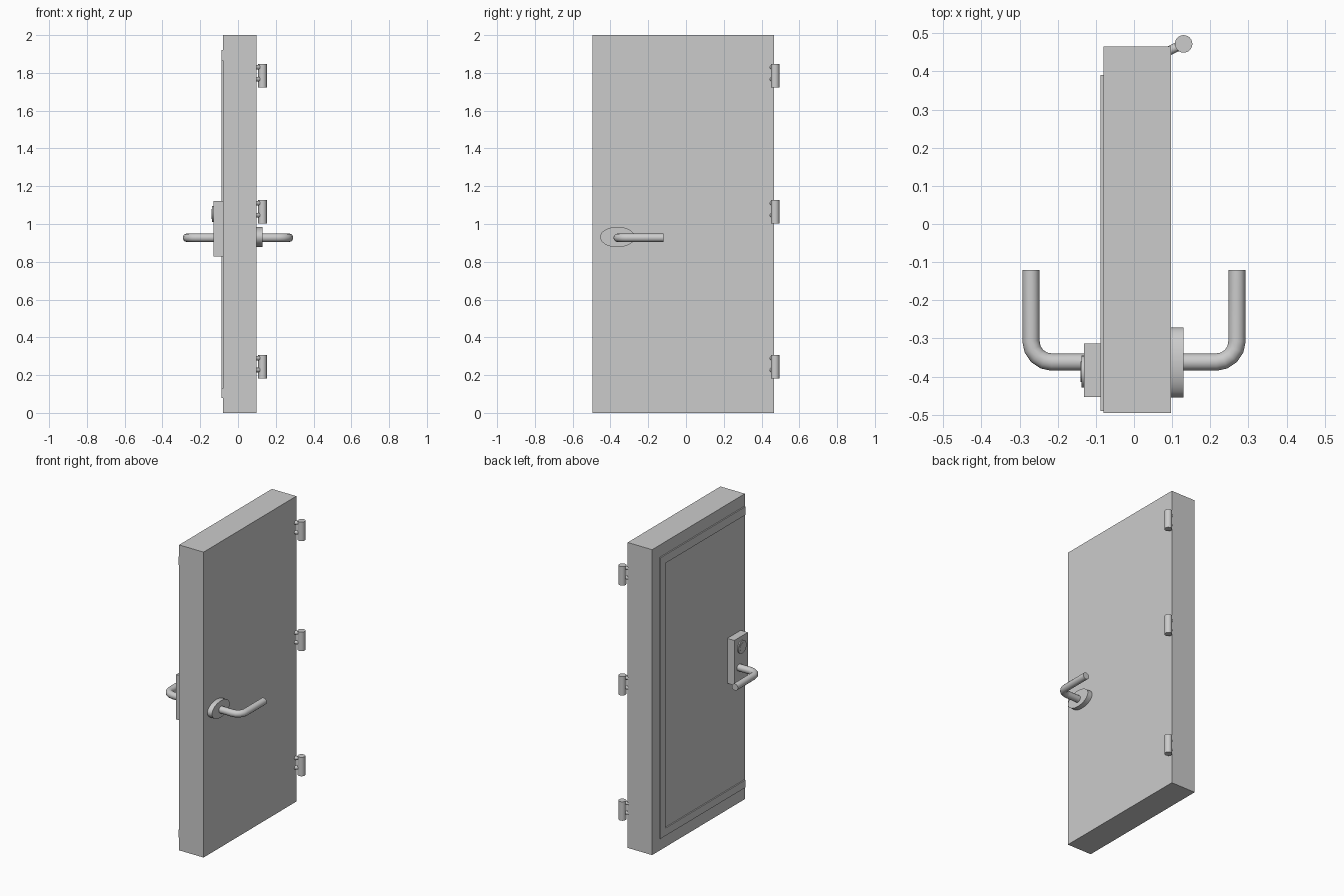
import bpy, math
from mathutils import Vector

if "Cube" in bpy.data.objects:
    bpy.data.objects.remove(bpy.data.objects["Cube"])


def box(name, x, y, z):
    """Box from min/max pairs."""
    bpy.ops.mesh.primitive_cube_add(size=1, location=[(a + b) / 2 for a, b in (x, y, z)])
    ob = bpy.context.object
    ob.name = name
    ob.scale = [b - a for a, b in (x, y, z)]
    bpy.ops.object.transform_apply(location=False, rotation=False, scale=True)
    return ob


def rod(name, start, end, radius, sides=24):
    """Cylinder between two points."""
    a, b = Vector(start), Vector(end)
    bpy.ops.mesh.primitive_cylinder_add(vertices=sides, radius=radius, depth=(b - a).length,
                                        location=(a + b) / 2)
    ob = bpy.context.object
    ob.name = name
    ob.rotation_euler = (b - a).to_track_quat('Z', 'Y').to_euler()
    bpy.ops.object.shade_smooth_by_angle(angle=math.radians(35))
    return ob


def lever(name, side):
    """Bent round handle leaving the door towards +x or -x."""
    y, z, r, out = -0.362, 0.927, 0.055, 0.27
    pts = [(0.09, y)]
    for i in range(5):
        t = i / 4 * math.pi / 2
        pts.append((out - r + r * math.sin(t), y + r - r * math.cos(t)))
    pts.append((out, -0.12))
    cu = bpy.data.curves.new(name, 'CURVE')
    cu.dimensions = '3D'
    cu.bevel_depth = 0.0225
    cu.bevel_resolution = 4
    cu.use_fill_caps = True
    sp = cu.splines.new('POLY')
    sp.points.add(len(pts) - 1)
    for p, (px, py) in zip(sp.points, pts):
        p.co = (side * px, py, z, 1)
    ob = bpy.data.objects.new(name, cu)
    bpy.context.collection.objects.link(ob)
    bpy.ops.object.select_all(action='DESELECT')
    ob.select_set(True)
    bpy.context.view_layer.objects.active = ob
    bpy.ops.object.convert(target='MESH')
    bpy.ops.object.shade_smooth_by_angle(angle=math.radians(35))
    return bpy.context.object


# Door slab
box("door_slab", (-0.08, 0.097), (-0.495, 0.465), (0, 2))

# U-shaped seal on the inner face
seal_x = (-0.088, -0.078)
box("seal_top", seal_x, (-0.49, 0.39), (1.865, 1.92))
box("seal_bottom", seal_x, (-0.49, 0.39), (0.08, 0.13))
box("seal_side", seal_x, (0.34, 0.39), (0.13, 1.865))

# Lock plate with stepped lock cylinder
box("lock_plate", (-0.131, -0.079), (-0.453, -0.313), (0.828, 1.122))
rod("lock_ring", (-0.125, -0.387, 1.053), (-0.138, -0.387, 1.053), 0.042)
rod("lock_core", (-0.13, -0.387, 1.053), (-0.14, -0.387, 1.053), 0.027)

# Oval handle base on the outer face
bpy.ops.mesh.primitive_cylinder_add(vertices=32, radius=1, depth=0.035,
                                    location=(0.1125, -0.363, 0.931), rotation=(0, math.pi / 2, 0))
base = bpy.context.object
base.name = "handle_base"
base.scale = (0.054, 0.092, 1)
bpy.ops.object.transform_apply(location=False, rotation=False, scale=True)
bpy.ops.object.shade_smooth_by_angle(angle=math.radians(35))

# Lever handles
lever("handle_outer", 1)
lever("handle_inner", -1)

# Hinges: barrel and two pins
for i, z in enumerate((0.182, 1.002, 1.722)):
    rod(f"hinge_barrel_{i + 1}", (0.13, 0.472, z), (0.13, 0.472, z + 0.124), 0.023)
    for j, dz in enumerate((0.045, 0.108)):
        rod(f"hinge_pin_{i + 1}_{j + 1}", (0.088, 0.452, z + dz), (0.13, 0.472, z + dz), 0.012, 12)
